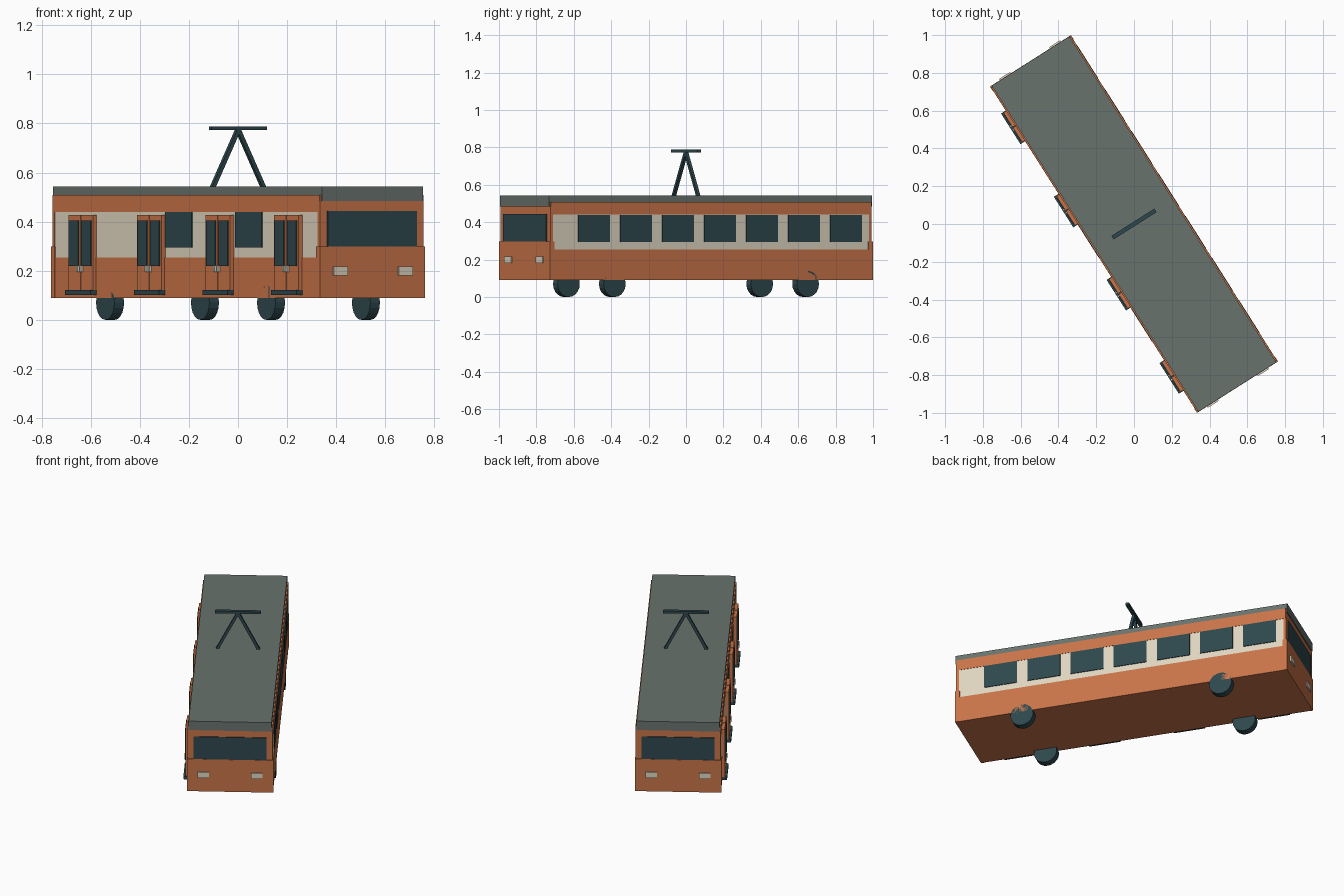
import bpy, bmesh, math
from mathutils import Matrix, Vector

if "Cube" in bpy.data.objects:
    bpy.data.objects.remove(bpy.data.objects["Cube"])

# The tram is built along local y (front at -y), then turned about z
TURN = Matrix.Rotation(math.radians(32.4), 4, 'Z')


def material(name, rgb):
    m = bpy.data.materials.new(name)
    m.diffuse_color = (*rgb, 1)
    m.use_nodes = True
    m.node_tree.nodes["Principled BSDF"].inputs["Base Color"].default_value = m.diffuse_color
    return m


ORANGE = material("orange paint", (0.58, 0.175, 0.065))
CREAM = material("cream paint", (0.74, 0.67, 0.53))
DARK = material("dark slate", (0.027, 0.063, 0.075))
GREY = material("roof grey", (0.14, 0.17, 0.155))


def finish(name, bm, mat):
    bm.transform(TURN)
    me = bpy.data.meshes.new(name)
    bm.to_mesh(me)
    bm.free()
    me.materials.append(mat)
    ob = bpy.data.objects.new(name, me)
    bpy.context.collection.objects.link(ob)
    return ob


def box(name, x, y, z, mat):
    """Box from (min, max) pairs on each axis."""
    bm = bmesh.new()
    size = [b - a for a, b in (x, y, z)]
    mid = [(a + b) / 2 for a, b in (x, y, z)]
    bmesh.ops.create_cube(bm, size=1, matrix=Matrix.Translation(mid) @ Matrix.Diagonal((*size, 1)))
    return finish(name, bm, mat)


def span(c, half):
    return (c - half, c + half)


def flip(a, b, s):
    return tuple(sorted((a * s, b * s)))


# Body layers
L = 1.015
box("lower_body", span(0, 0.252), span(0, L), (0.09, 0.255), ORANGE)
box("cream_band", span(0, 0.249), span(0, L), (0.255, 0.44), CREAM)
box("upper_band", span(0, 0.251), span(0, L), (0.44, 0.508), ORANGE)
box("roof", span(0, 0.244), span(0, 1.022), (0.485, 0.543), GREY)

# Both ends: apron, window surround, windscreen, lamps
for s, end in ((-1, "front"), (1, "back")):
    box(end + "_apron", span(0, 0.254), flip(0.995, 1.023, s), (0.09, 0.298), ORANGE)
    box(end + "_surround", span(0, 0.2505), flip(1.0, 1.017, s), (0.298, 0.485), ORANGE)
    box(end + "_windscreen", span(0, 0.215), flip(1.015, 1.022, s), (0.298, 0.443), DARK)
    for x, side in ((-0.157, "left"), (0.157, "right")):
        box(f"{end}_{side}_lamp", span(x, 0.034), flip(1.02, 1.031, s), (0.181, 0.217), CREAM)

# Side windows: seven on the right, two between the doors on the left
for i in range(7):
    y = -0.742 + 0.266 * i
    box(f"right_window_{i + 1}", (0.246, 0.2535), span(y, 0.101), (0.294, 0.439), DARK)
    if i in (1, 3):
        box(f"left_window_{i + 1}", (-0.2535, -0.246), span(y, 0.101), (0.294, 0.439), DARK)

# Double doors on the left side with steps, panes and handles
for i, y in enumerate((-0.79, -0.268, 0.253, 0.775), 1):
    box(f"door_{i}_step", (-0.281, -0.24), span(y, 0.096), (0.102, 0.121), DARK)
    for s, leaf in ((-1, "front"), (1, "rear")):
        c = y + s * 0.0475
        box(f"door_{i}_{leaf}_leaf", (-0.268, -0.24), span(c, 0.0455), (0.115, 0.428), ORANGE)
        box(f"door_{i}_{leaf}_pane", (-0.273, -0.266), span(c, 0.035), (0.22, 0.404), DARK)
        box(f"door_{i}_{leaf}_handle", (-0.278, -0.266), span(y + s * 0.013, 0.006),
            (0.195, 0.222), CREAM)

# Wheels
for sx, side in ((-1, "left"), (1, "right")):
    for sy, end in ((-1, "front"), (1, "back")):
        bm = bmesh.new()
        place = Matrix.Translation((sx * 0.229, sy * 0.612, 0.07)) @ Matrix.Rotation(math.pi / 2, 4, 'Y')
        bmesh.ops.create_cone(bm, cap_ends=True, segments=20, radius1=0.07, radius2=0.07,
                              depth=0.046, matrix=place)
        finish(f"{end}_{side}_wheel", bm, DARK)

# Current collector: two slanted arms and a cross bar
for s, side in ((-1, "left"), (1, "right")):
    a, b = Vector((s * 0.125, 0, 0.535)), Vector((0, 0, 0.775))
    d = b - a
    bm = bmesh.new()
    place = (Matrix.Translation((a + b) / 2) @ Matrix.Rotation(math.atan2(d.x, d.z), 4, 'Y')
             @ Matrix.Diagonal((0.017, 0.017, d.length, 1)))
    bmesh.ops.create_cube(bm, size=1, matrix=place)
    finish(f"collector_{side}_arm", bm, DARK)
box("collector_bar", span(0, 0.134), span(0, 0.011), (0.773, 0.788), DARK)
